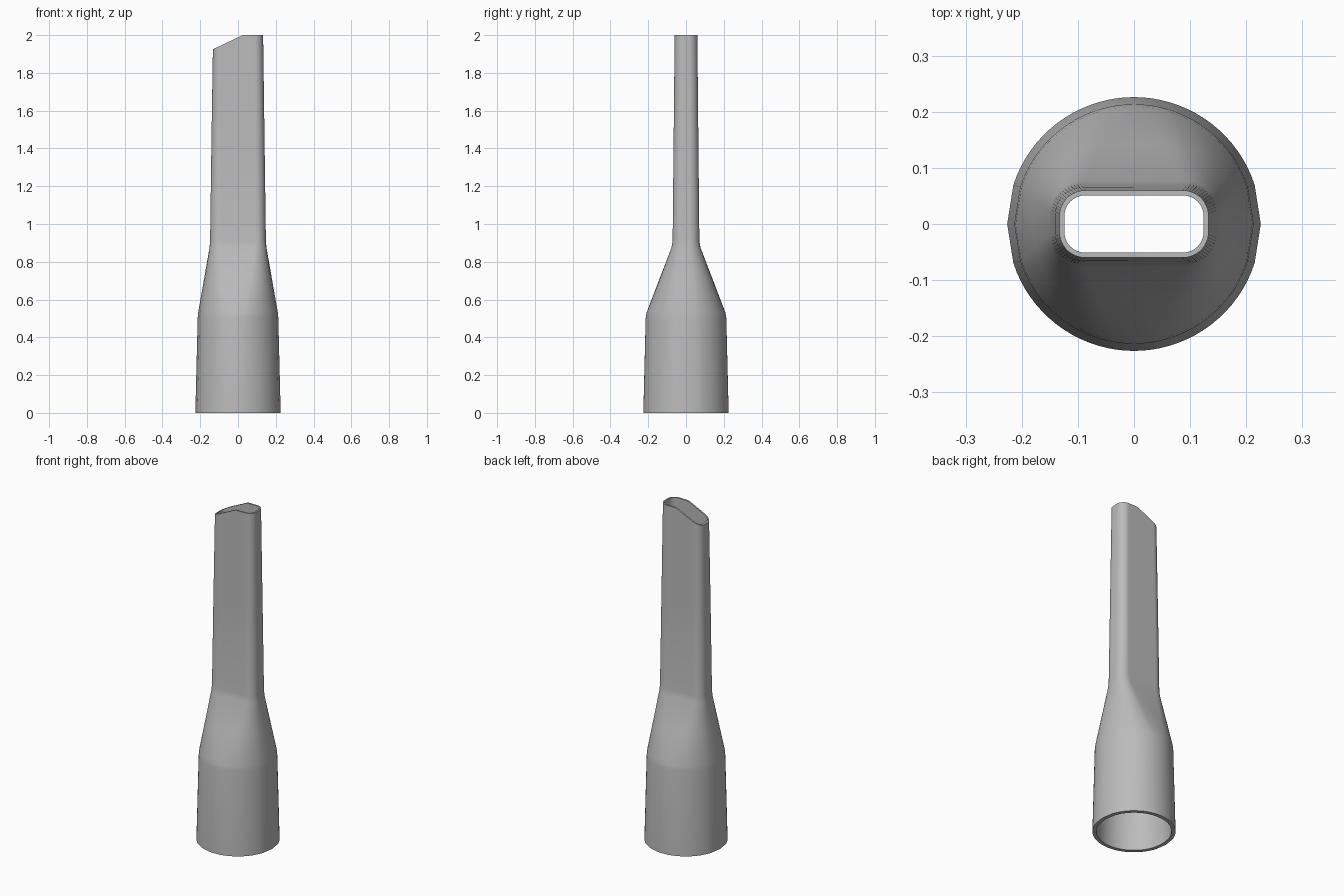
import bpy, bmesh
from math import sin, cos, radians, pi

cube = bpy.data.objects.get("Cube")
if cube:
    bpy.data.objects.remove(cube)

ARC = 14          # segments per rounded corner
FLAT = 8          # segments along half of a long flat
END_ANGLE, SIDE_ANGLE = radians(18), radians(78)


def quadrant(hx, hy, r):
    """Matching slot / circle points, from the +x axis to the +y axis."""
    slot, angles = [(hx, 0)], [0]
    for i in range(ARC + 1):
        t = i / ARC
        a = t * pi / 2
        slot.append((hx - r + r * cos(a), hy - r + r * sin(a)))
        angles.append(END_ANGLE + (SIDE_ANGLE - END_ANGLE) * t)
    for i in range(1, FLAT + 1):
        t = i / FLAT
        slot.append(((hx - r) * (1 - t), hy))
        angles.append(SIDE_ANGLE + (pi / 2 - SIDE_ANGLE) * t)
    return slot, angles


def all_round(points):
    """Mirror a quadrant into a full closed ring."""
    q = points
    left = [(-x, y) for x, y in reversed(q[:-1])]
    below = [(-x, -y) for x, y in q[1:]]
    right = [(x, -y) for x, y in reversed(q[1:-1])]
    return q + left + below + right


def circle_ring(z, radius):
    _, angles = quadrant(0.14, 0.07, 0.045)
    ring = all_round([(radius * cos(a), radius * sin(a)) for a in angles])
    return [(x, y, z) for x, y in ring]


def slot_ring(z, hx, hy, r):
    return [(x, y, z) for x, y in all_round(quadrant(hx, hy, r)[0])]


def blend(a, b, t):
    return [tuple(p + (q - p) * t for p, q in zip(u, v)) for u, v in zip(a, b)]


def slant(ring):
    """Lower the tip on the right, leaving the left part level."""
    return [(x, y, min(2.0, 2.0 - (0.025 - x) * 0.475)) for x, y, z in ring]


def wall(inset, base_inset):
    """Rings of one skin, from the round socket up to the slanted tip."""
    base = circle_ring(0, 0.226 - base_inset)
    shoulder = circle_ring(0.52, 0.213 - base_inset)
    neck = slot_ring(0.89, 0.148 - inset, 0.071 - inset, 0.052 - inset)
    tip = slot_ring(2, 0.133 - inset, 0.06 - inset, 0.046 - inset)
    return [base, blend(base, shoulder, 0.97), blend(shoulder, neck, 0.03),
            blend(shoulder, neck, 0.5), blend(shoulder, neck, 0.96),
            blend(neck, tip, 0.02), blend(neck, tip, 0.5), slant(tip)]


# Outer skin up, over the rim, inner skin down, closed at the base
rings = wall(0, 0) + wall(0.009, 0.022)[::-1]
bm = bmesh.new()
loops = [[bm.verts.new(p) for p in ring] for ring in rings]
count = len(loops[0])
for k, low in enumerate(loops):
    high = loops[(k + 1) % len(loops)]
    for i in range(count):
        j = (i + 1) % count
        bm.faces.new((low[i], low[j], high[j], high[i]))
bmesh.ops.recalc_face_normals(bm, faces=bm.faces[:])

mesh = bpy.data.meshes.new("crevice_nozzle")
bm.to_mesh(mesh)
bm.free()
nozzle = bpy.data.objects.new("crevice_nozzle", mesh)
bpy.context.collection.objects.link(nozzle)

# Plain grey plastic
grey = bpy.data.materials.new("grey_plastic")
grey.use_nodes = True
colour = (0.5, 0.5, 0.5, 1)
grey.diffuse_color = colour
grey.node_tree.nodes["Principled BSDF"].inputs["Base Color"].default_value = colour
mesh.materials.append(grey)

bpy.ops.object.select_all(action="DESELECT")
nozzle.select_set(True)
bpy.context.view_layer.objects.active = nozzle
bpy.ops.object.shade_smooth_by_angle(angle=radians(30))
